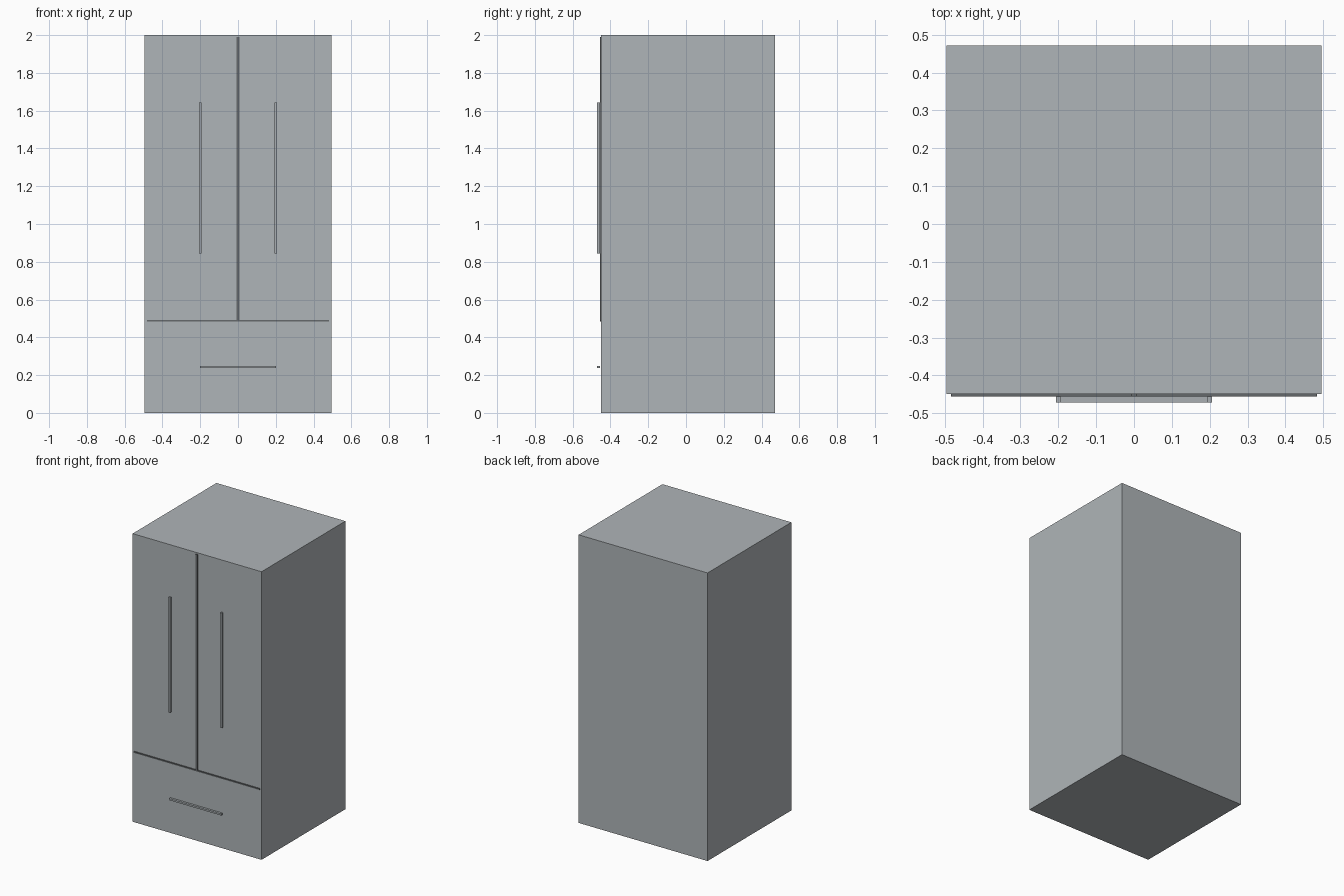
import bpy

if "Cube" in bpy.data.objects:
    bpy.data.objects.remove(bpy.data.objects["Cube"])


def material(name, rgb):
    mat = bpy.data.materials.new(name)
    mat.diffuse_color = (*rgb, 1.0)
    mat.use_nodes = True
    mat.node_tree.nodes["Principled BSDF"].inputs["Base Color"].default_value = mat.diffuse_color
    return mat


def box(name, x, y, z, mat):
    """Box spanning the given (min, max) ranges."""
    bpy.ops.mesh.primitive_cube_add(size=1)
    obj = bpy.context.object
    obj.name = obj.data.name = name
    for v in obj.data.vertices:
        v.co = [sum(r) / 2 + c * (r[1] - r[0]) for r, c in zip((x, y, z), v.co)]
    obj.data.materials.append(mat)
    return obj


steel = material("steel grey", (0.43, 0.46, 0.48))
seam_grey = material("dark seam grey", (0.13, 0.14, 0.145))
handle_grey = material("handle grey", (0.40, 0.43, 0.45))

FRONT, BACK = -0.449, 0.471

# Cabinet
box("cabinet", (-0.495, 0.495), (FRONT, BACK), (0, 2), steel)

# Seams between the two doors and above the drawer
seam_depth = (-0.456, FRONT)
box("door_seam", (-0.008, 0.008), seam_depth, (0.493, 1.99), seam_grey)
box("drawer_seam", (-0.483, 0.483), seam_depth, (0.484, 0.493), seam_grey)

# Handle bars, held just off the front
handle_depth = (-0.471, -0.456)
for side, sign in (("left", -1), ("right", 1)):
    cx = sign * 0.199
    box(side + "_door_handle", (cx - 0.0065, cx + 0.0065), handle_depth,
        (0.845, 1.643), handle_grey)
box("drawer_handle", (-0.2, 0.2), handle_depth, (0.237, 0.249), handle_grey)
